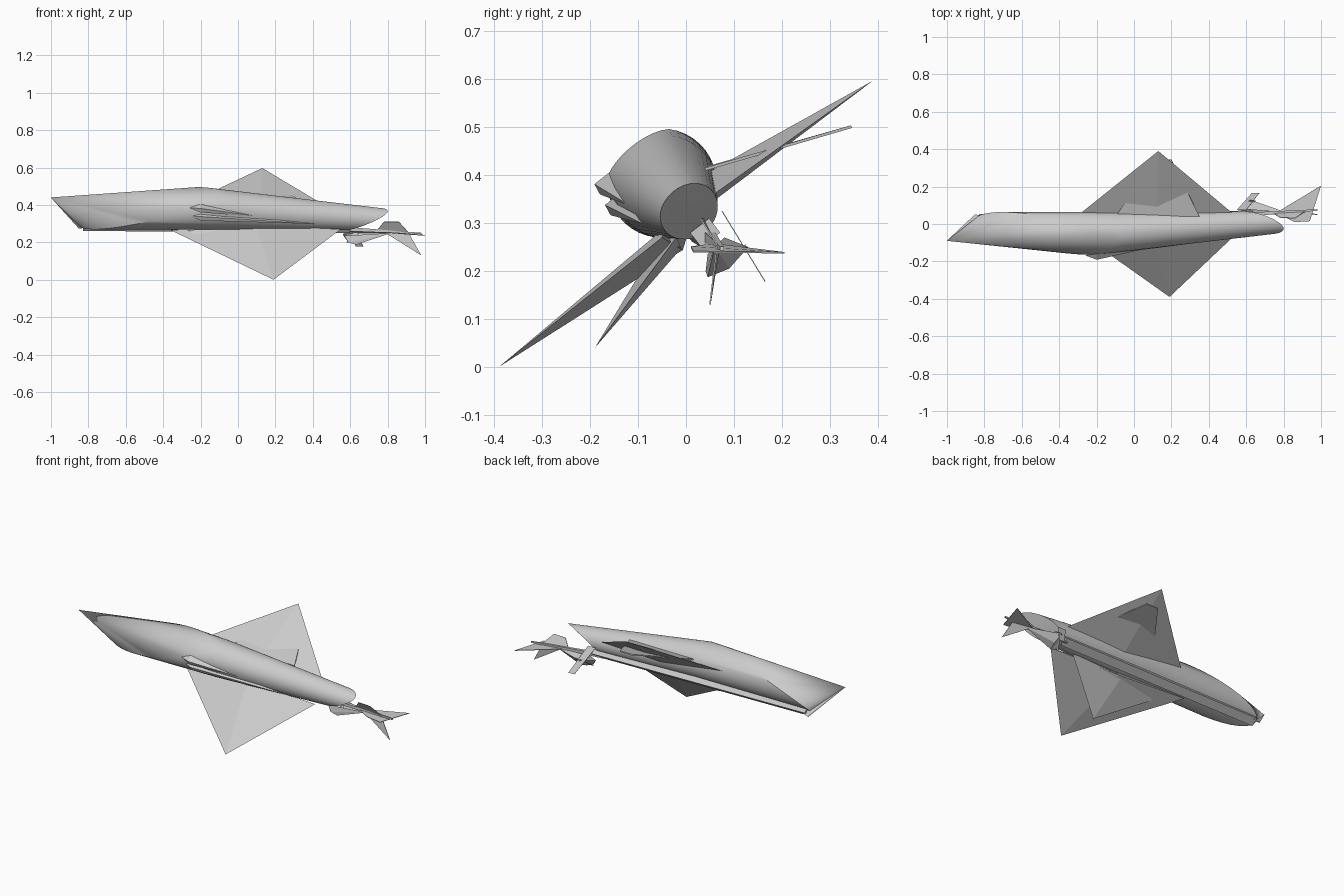
import bpy, bmesh, math
from mathutils import Vector

if "Cube" in bpy.data.objects:
    bpy.data.objects.remove(bpy.data.objects["Cube"])

S, C = 0.61, 0.79          # roll of the aircraft about x
N = 40


def make(name, verts, faces, smooth=False):
    bm = bmesh.new()
    vs = [bm.verts.new(v) for v in verts]
    for f in faces:
        bm.faces.new([vs[i] for i in f])
    bmesh.ops.recalc_face_normals(bm, faces=bm.faces[:])
    me = bpy.data.meshes.new(name)
    bm.to_mesh(me)
    bm.free()
    ob = bpy.data.objects.new(name, me)
    bpy.context.collection.objects.link(ob)
    if smooth:
        bpy.ops.object.select_all(action='DESELECT')
        ob.select_set(True)
        bpy.context.view_layer.objects.active = ob
        bpy.ops.object.shade_smooth_by_angle(angle=math.radians(30))
    return ob


def axis(x):
    """Body centre (y, z) and radius at station x."""
    t = max(0.0, x + 0.2)
    return -0.05 + 0.06 * t, 0.383 - 0.061 * t, 0.114 - 0.057 * t


def pos(x, w, u):
    """Point at span offset w and height offset u from the body axis."""
    cy, cz, _ = axis(x)
    return Vector((x, cy + C * w - S * u, cz + S * w + C * u))


def plate(name, pts, t=0.004):
    """Thin flat panel through the points."""
    p = [Vector(q) for q in pts]
    n = (p[1] - p[0]).cross(p[2] - p[0]).normalized() * t / 2
    k = len(p)
    faces = [range(k), range(2 * k - 1, k - 1, -1)]
    faces += [(i, (i + 1) % k, k + (i + 1) % k, k + i) for i in range(k)]
    return make(name, [q + n for q in p] + [q - n for q in p], faces)


def bar(name, v):
    """Four-sided bar between two end sections of four points each."""
    return make(name, v, [(0, 1, 2, 3), (4, 5, 6, 7)] +
                [(i, (i + 1) % 4, 4 + (i + 1) % 4, 4 + i) for i in range(4)])


def wing(name, lead, trail, tip, thick):
    """Delta wing with a diamond root running out to a thin tip."""
    lead, trail, tip = Vector(lead), Vector(trail), Vector(tip)
    mid = (lead + trail) / 2
    up = Vector((0, -S, C)) * thick / 2
    return make(name, [lead, mid + up, trail, mid - up, tip],
                [(0, 1, 2, 3), (0, 1, 4), (1, 2, 4), (2, 3, 4), (3, 0, 4)])


# Tapered round body: oblique front rim drawn out to a raised point, oblique rear end
rings = []
for x0, dx in ((-0.475, 0.375), (-0.08, 0.0), (0.675, 0.125)):
    for i in range(N):
        a = 2 * math.pi * i / N
        x = x0 + dx * math.sin(a)
        r = axis(x)[2]
        rings.append(pos(x, r * math.cos(a), r * math.sin(a)))
rings.append(Vector((-1.0, -0.09, 0.44)))
faces = [range(2 * N, 3 * N)]
faces += [(i, (i + 1) % N, 3 * N) for i in range(N)]
for k in (0, N):
    faces += [(k + i, k + (i + 1) % N, k + N + (i + 1) % N, k + N + i) for i in range(N)]
make("body", rings, faces, smooth=True)

# Flat keel under the body, with the raked end edge
kv = []
for x, top, bot in ((-0.83, -0.09, -0.135), (0.6, -0.05, -0.088)):
    kv += [pos(x, w, u) for w, u in ((-0.025, top), (0.025, top), (0.025, bot), (-0.025, bot))]
bar("keel", kv)
plate("raked_edge", [(-1.0, -0.09, 0.44), (-0.85, 0.05, 0.274), (-0.7, 0.02, 0.3)])

# Main wings and the smaller drooped wings
wing("main_wing_right", (-0.32, 0.03, 0.385), (0.56, 0.03, 0.34), (0.13, 0.39, 0.597), 0.06)
wing("main_wing_left", (-0.36, 0.0, 0.265), (0.55, -0.05, 0.27), (0.19, -0.39, 0.0), 0.06)
plate("lower_wing_right", [(-0.1, 0.04, 0.414), (0.12, 0.345, 0.501),
                           (0.2, 0.345, 0.501), (0.35, 0.04, 0.412)], 0.006)
wing("lower_wing_left", (-0.27, -0.03, 0.265), (0.42, -0.02, 0.27), (0.13, -0.19, 0.04), 0.05)

# Side strakes
for nm, u, w, x1 in (("upper", 0.073, -0.113, 0.15), ("lower", 0.025, -0.122, 0.42)):
    cs = [pos(-0.2, w + a, u + b) for a, b in ((0.04, 0.012), (0.0, 0.012), (-0.004, -0.012), (0.04, -0.012))]
    end = pos(x1, w * 0.74, u * 0.4)
    tip = pos(-0.26, w * 0.82, u)
    make(nm + "_strake", cs + [end, tip],
         [(i, (i + 1) % 4, k) for k in (4, 5) for i in range(4)])

# Tail boom
ends = []
for x, y, z, h in ((0.52, 0.045, 0.275, 0.012), (0.98, 0.075, 0.247, 0.004)):
    ends += [(x, y - h, z - h), (x, y + h, z - h), (x, y + h, z + h), (x, y - h, z + h)]
bar("tail_boom", ends)

# Tail planes
plate("tail_plane_side", [(0.76, 0.06, 0.256), (1.0, 0.205, 0.238),
                          (0.94, 0.015, 0.24), (0.86, 0.01, 0.25)], 0.003)
plate("tail_plane_down", [(0.78, 0.07, 0.256), (0.98, 0.05, 0.13), (0.91, 0.065, 0.255)], 0.003)
plate("tail_plane_up", [(0.74, 0.06, 0.26), (0.78, 0.035, 0.31),
                        (0.86, 0.03, 0.31), (0.91, 0.065, 0.255)], 0.003)

# Belly lobe: a rounded fan running back to the boom
make("belly_lobe", [(0.82, 0.06, 0.25), (0.57, 0.045, 0.235), (0.59, 0.041, 0.2), (0.63, 0.045, 0.187),
                    (0.64, 0.09, 0.205), (0.62, 0.13, 0.25), (0.58, 0.08, 0.27), (0.56, 0.06, 0.24)],
     [(0, i, i + 1) for i in range(1, 6)] + [(7, i, i + 1) for i in range(1, 6)])

# Crossed blades
plate("blade_long", [(0.55, 0.075, 0.325), (0.6, 0.075, 0.325),
                     (0.67, 0.165, 0.178), (0.63, 0.165, 0.178)], 0.002)
plate("blade_short", [(0.58, 0.05, 0.2), (0.61, 0.05, 0.2),
                      (0.65, 0.125, 0.255), (0.62, 0.125, 0.255)], 0.002)
